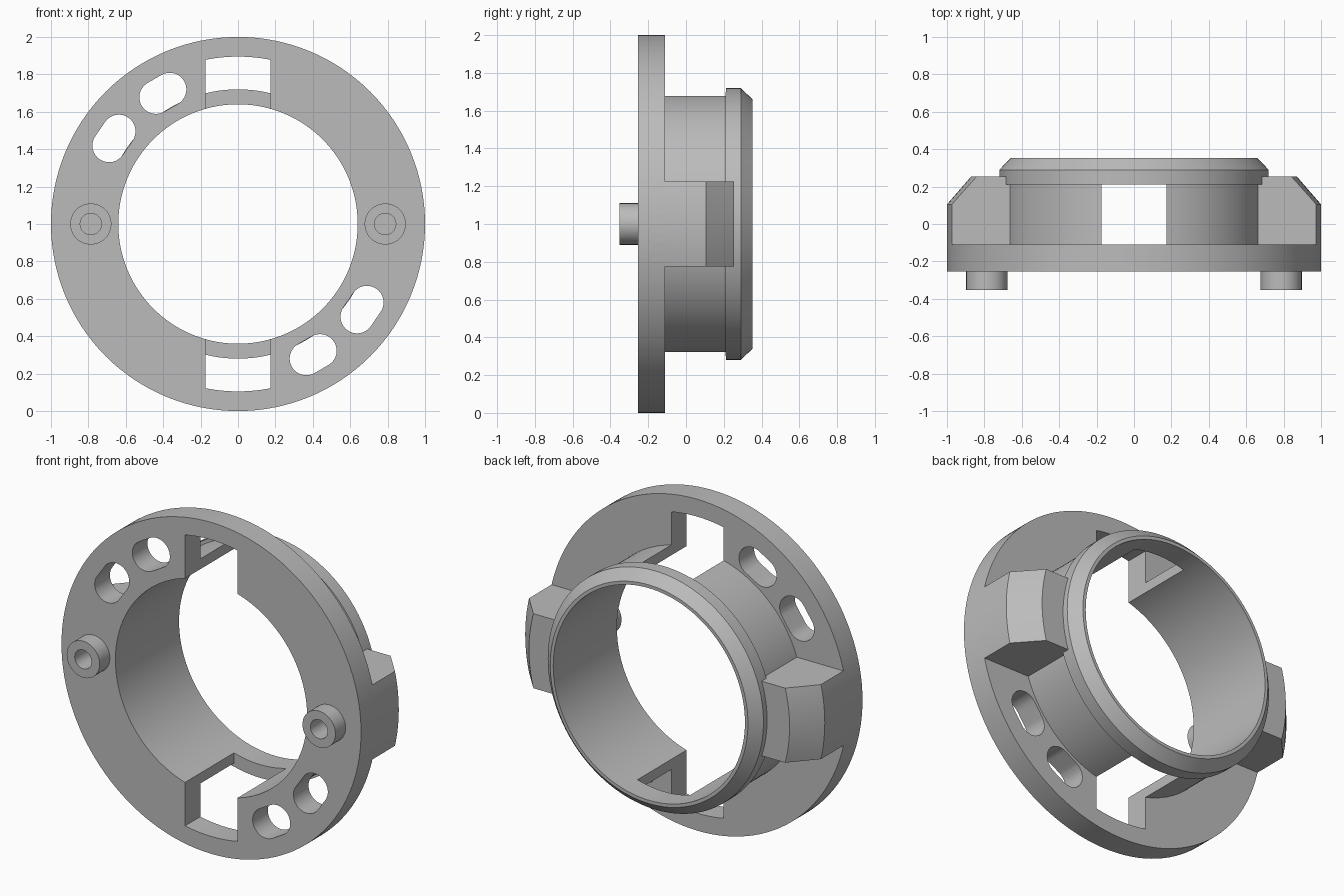
import bpy, bmesh, math
from mathutils import Vector

if "Cube" in bpy.data.objects:
    bpy.data.objects.remove(bpy.data.objects["Cube"])

SEG = 128
grey = bpy.data.materials.new("plain grey")
grey.diffuse_color = (0.5, 0.5, 0.5, 1)
grey.use_nodes = True
grey.node_tree.nodes["Principled BSDF"].inputs["Base Color"].default_value = grey.diffuse_color


def make(name, bm):
    bmesh.ops.recalc_face_normals(bm, faces=bm.faces)
    mesh = bpy.data.meshes.new(name)
    bm.to_mesh(mesh)
    bm.free()
    mesh.materials.append(grey)
    ob = bpy.data.objects.new(name, mesh)
    bpy.context.collection.objects.link(ob)
    return ob


def lathe(name, profile, cx=0.0, seg=SEG):
    """Closed (radius, y) profile turned about a y-parallel axis at (cx, z=1)."""
    bm = bmesh.new()
    rings = [[bm.verts.new((cx + r * math.cos(2 * math.pi * i / seg), y,
                            1 + r * math.sin(2 * math.pi * i / seg)))
              for r, y in profile] for i in range(seg)]
    n = len(profile)
    for i in range(seg):
        a, b = rings[i], rings[(i + 1) % seg]
        for j in range(n):
            k = (j + 1) % n
            bm.faces.new((a[j], a[k], b[k], b[j]))
    return make(name, bm)


def prism(name, outline, y0, y1):
    """Outline of (x, z) points extruded along y."""
    bm = bmesh.new()
    face = bm.faces.new([bm.verts.new((x, y0, z)) for x, z in outline])
    ext = bmesh.ops.extrude_face_region(bm, geom=[face])
    verts = [v for v in ext["geom"] if isinstance(v, bmesh.types.BMVert)]
    bmesh.ops.translate(bm, vec=Vector((0, y1 - y0, 0)), verts=verts)
    return make(name, bm)


def combine(target, tool, operation):
    mod = target.modifiers.new(operation.lower(), 'BOOLEAN')
    mod.operation, mod.object, mod.solver = operation, tool, 'EXACT'
    bpy.context.view_layer.objects.active = target
    bpy.ops.object.modifier_apply(modifier=mod.name)
    bpy.data.objects.remove(tool)


def arc(cx, cz, r, a0, a1, n):
    return [(cx + r * math.cos(a0 + (a1 - a0) * i / n),
             cz + r * math.sin(a0 + (a1 - a0) * i / n)) for i in range(n + 1)]


# flange, collar and chamfered lip turned as one profile
ring = lathe("flanged_ring", [
    (0.64, -0.255), (1.0, -0.255), (1.0, -0.11), (0.70, -0.11), (0.70, 0.21),
    (0.72, 0.21), (0.72, 0.29), (0.66, 0.352), (0.64, 0.352)])

# side blocks: slices of a wider ring with a chamfered rim
for s in (-1, 1):
    block = lathe("side_block", [(0.67, -0.18), (1.0, -0.18), (1.0, 0.105),
                                 (0.87, 0.255), (0.67, 0.255)])
    box = prism("block_slice", [(s * 0.4, 0.775), (s * 1.2, 0.775),
                                (s * 1.2, 1.225), (s * 0.4, 1.225)], -0.5, 0.5)
    combine(block, box, 'INTERSECT')
    combine(ring, block, 'UNION')

# top and bottom windows through flange and collar wall
for s in (-1, 1):
    half = math.asin(0.175 / 0.895)
    mid = s * math.pi / 2
    outline = [(x, z) for x, z in arc(0, 1, 0.895, mid - half, mid + half, 12)]
    outline += [(-s * 0.175, 1 + s * 0.5), (s * 0.175, 1 + s * 0.5)]
    combine(ring, prism("window_cutter", outline, -0.4, 0.212), 'DIFFERENCE')

# curved slots, repeated on the opposite side
for a0, a1 in ((116.9, 122.9), (142.1, 148.7)):
    for turn in (0, 180):
        a, b = math.radians(a0 + turn), math.radians(a1 + turn)
        R, r = 0.807, 0.089
        outline = arc(R * math.cos(b), 1 + R * math.sin(b), r, b, b + math.pi, 16)
        outline += arc(R * math.cos(a), 1 + R * math.sin(a), r, a + math.pi, a + 2 * math.pi, 16)
        # ends face along the tangent of the ring
        combine(ring, prism("slot_cutter", outline, -0.4, -0.05), 'DIFFERENCE')

# front bosses with blind screw holes
for s in (-1, 1):
    boss = prism("boss", arc(s * 0.787, 1, 0.11, 0, 2 * math.pi * 47 / 48, 47), -0.352, -0.2)
    combine(ring, boss, 'UNION')
    hole = prism("screw_hole", arc(s * 0.787, 1, 0.057, 0, 2 * math.pi * 31 / 32, 31), -0.5, 0.1)
    combine(ring, hole, 'DIFFERENCE')

# smooth round walls, crisp edges
bpy.ops.object.select_all(action='DESELECT')
ring.select_set(True)
bpy.context.view_layer.objects.active = ring
bpy.ops.object.shade_smooth_by_angle(angle=math.radians(25))
